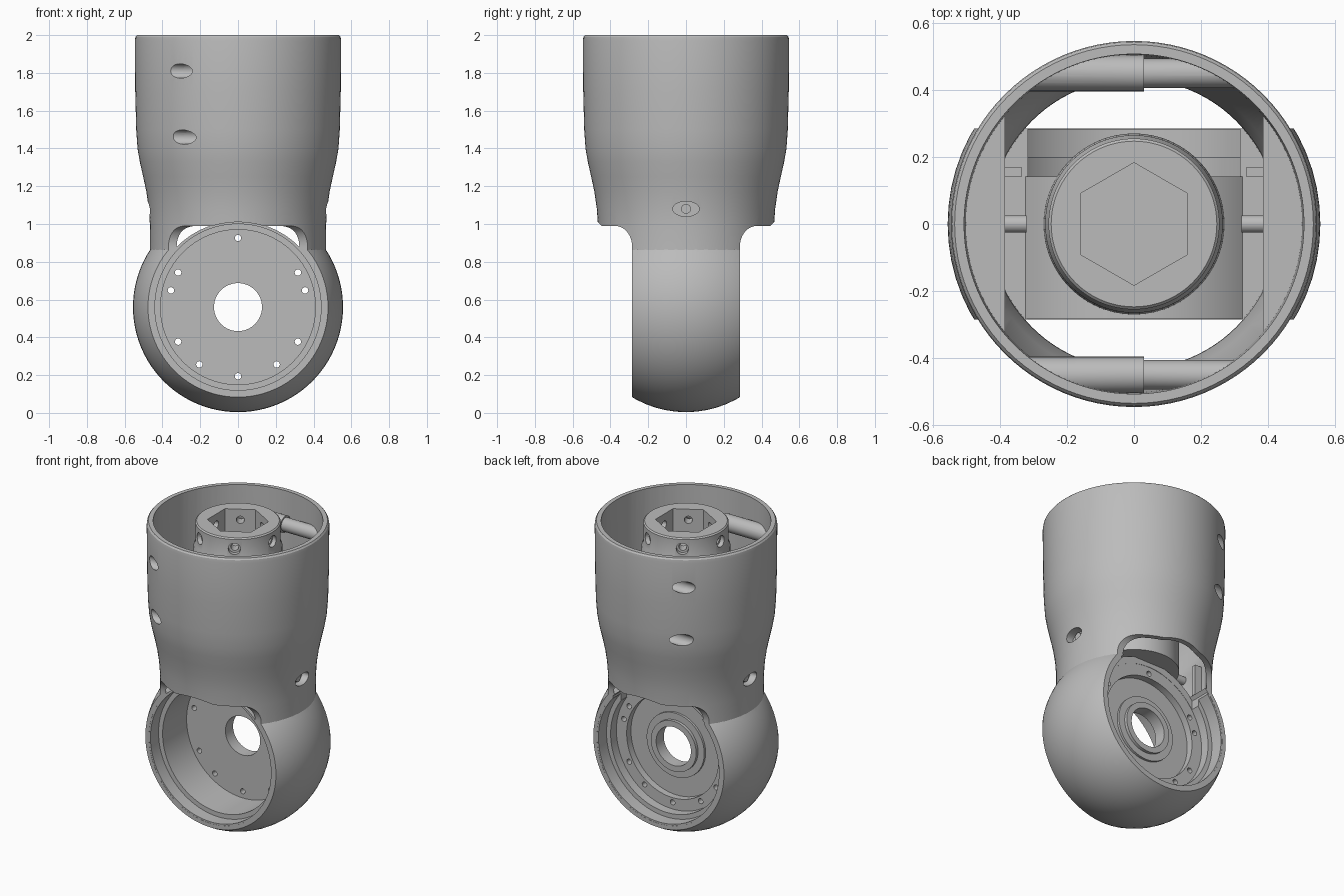
import bpy, bmesh, math
from mathutils import Matrix

if "Cube" in bpy.data.objects:
    bpy.data.objects.remove(bpy.data.objects["Cube"])

GREY = (0.5, 0.5, 0.5, 1)
metal = bpy.data.materials.new("plain grey")
metal.use_nodes = True
metal.diffuse_color = GREY
metal.node_tree.nodes["Principled BSDF"].inputs["Base Color"].default_value = GREY

JOINT_Z = 0.56
TO_X = Matrix.Rotation(math.pi / 2, 4, "Y")
TO_Y = Matrix.Translation((0, 0, JOINT_Z)) @ Matrix.Rotation(-math.pi / 2, 4, "X")


def finish(bm, name, matrix=Matrix()):
    bmesh.ops.remove_doubles(bm, verts=bm.verts, dist=1e-5)
    bmesh.ops.transform(bm, matrix=matrix, verts=bm.verts)
    bmesh.ops.recalc_face_normals(bm, faces=bm.faces)
    mesh = bpy.data.meshes.new(name)
    bm.to_mesh(mesh)
    bm.free()
    mesh.materials.append(metal)
    obj = bpy.data.objects.new(name, mesh)
    bpy.context.collection.objects.link(obj)
    return obj


def lathe(name, profile, matrix=Matrix(), sides=96):
    """Revolve a closed (radius, height) profile about its height axis."""
    bm = bmesh.new()
    rings = []
    for i in range(sides):
        a = math.tau * i / sides
        rings.append([bm.verts.new((r * math.cos(a), r * math.sin(a), h)) for r, h in profile])
    n = len(profile)
    for i in range(sides):
        a, b = rings[i], rings[(i + 1) % sides]
        for j in range(n):
            k = (j + 1) % n
            quad = [a[j], a[k], b[k], b[j]]
            if profile[j][0] == 0:
                quad.remove(b[j])
            if profile[k][0] == 0:
                quad.remove(b[k])
            if len(quad) > 2:
                bm.faces.new(quad)
    return finish(bm, name, matrix)


def rod(name, radius, low, high, matrix=Matrix(), sides=32):
    return lathe(name, [(0, low), (radius, low), (radius, high), (0, high)], matrix, sides)


def box(name, low, high):
    bm = bmesh.new()
    bmesh.ops.create_cube(bm, size=1)
    for v in bm.verts:
        v.co = [l if c < 0 else h for c, l, h in zip(v.co, low, high)]
    return finish(bm, name)


def combine(target, other, mode="DIFFERENCE", keep=False):
    mod = target.modifiers.new("combine", "BOOLEAN")
    mod.operation, mod.solver, mod.object = mode, "EXACT", other
    bpy.context.view_layer.objects.active = target
    bpy.ops.object.modifier_apply(modifier=mod.name)
    if not keep:
        bpy.data.objects.remove(other)


# Outer shell: turned sleeve merged with the ball end
outline = [(0.535, 2.0), (0.543, 1.99), (0.546, 1.97), (0.544, 1.7), (0.539, 1.5), (0.532, 1.4),
           (0.52, 1.33), (0.502, 1.25), (0.485, 1.17), (0.472, 1.08), (0.466, 0.99), (0.465, 0.8)]
sleeve = [(0, 2.0)] + outline + [(0, 0.8)]
shell = lathe("outer_shell", sleeve)
arc = [math.pi * i / 32 - math.pi / 2 for i in range(33)]
ball = lathe("ball", [(0 if i in (0, 32) else 0.556 * math.cos(a), 0.556 * math.sin(a))
                      for i, a in enumerate(arc)], TO_Y)
combine(shell, ball, "UNION")

# Flat cheeks on the ball, with a rounded step under the sleeve
for s in (-1, 1):
    profile = [(0.285, -0.1)]
    for i in range(9):
        a = math.pi - math.pi / 2 * i / 8
        profile.append((0.375 + 0.09 * math.cos(a), 0.88 + 0.11 * math.sin(a)))
    profile += [(1, 0.99), (1, -0.1)]
    bm = bmesh.new()
    face = bm.faces.new([bm.verts.new((-1, s * y, z)) for y, z in profile])
    ext = bmesh.ops.extrude_face_region(bm, geom=[face])["geom"]
    bmesh.ops.translate(bm, vec=(2, 0, 0), verts=[v for v in ext if isinstance(v, bmesh.types.BMVert)])
    combine(shell, finish(bm, "cheek_cutter"))

# Hollow sleeve: round above, flat-sided well below, bored joint
combine(shell, lathe("upper_cavity", [(0, 1.4), (0.502, 1.4), (0.508, 2.1), (0, 2.1)]))
well = lathe("well", [(0, 0.88), (0.432, 0.88), (0.434, 1.1), (0.46, 1.22), (0.502, 1.38),
                      (0.502, 1.45), (0, 1.45)])
combine(well, box("well_limit", (-0.385, -1, 0.5), (0.385, 1, 2)), "INTERSECT")
combine(shell, well)
combine(shell, rod("joint_bore", 0.45, -0.6, 0.6, TO_Y, 96))

# Screw bosses that clamp the two sleeve halves
limit = lathe("boss_limit", [(r - 0.012 if r else 0, z) for r, z in sleeve])
bosses = []
for y in (-0.45, 0.45):
    for z in (1.81, 1.46):
        place = Matrix.Translation((0, y, z)) @ TO_X
        for name, r, a, b in (("wide_boss", 0.054, -0.4, 0.03), ("narrow_boss", 0.044, 0.03, 0.4)):
            boss = rod(name, r, a, b, place)
            combine(boss, limit, "INTERSECT", keep=True)
            bosses.append(boss)
            if a < 0:
                combine(boss, rod("drill", 0.038, -1, -0.15, place))
        combine(shell, rod("drill", 0.038, -1, -0.15, place))
bpy.data.objects.remove(limit)

# Oval screw pockets on both sides of the neck
screws = []
for s in (-1, 1):
    place = Matrix.Translation((s * 0.47, 0, 1.08)) @ TO_X
    combine(shell, rod("pocket", 0.04, -0.05, 0.2, place @ Matrix.Diagonal((1, 1.75, s, 1))))
    screws.append(rod("side_screw", 0.026, -0.06, 0.06,
                      Matrix.Translation((s * 0.38, 0, 1.08)) @ TO_X))

# Joint housing: stepped bore, web plate and raised hub, all turned about y
housing = lathe("joint_housing", [
    (0.455, -0.284), (0.44, -0.284), (0.44, -0.2), (0.41, -0.2), (0.41, 0.05), (0.127, 0.05),
    (0.127, 0.13), (0.165, 0.13), (0.165, 0.11), (0.21, 0.11), (0.21, 0.095), (0.335, 0.095),
    (0.335, 0.14), (0.41, 0.14), (0.41, 0.2), (0.44, 0.2), (0.44, 0.284), (0.455, 0.284)], TO_Y)
combine(housing, box("rear_opening", (-0.335, 0.142, 0.8), (0.335, 0.4, 1.2)))
for deg in (90, 30, 14, -30, -56, -90, -124, -150, 166, 150):
    a = math.radians(deg)
    place = Matrix.Translation((0.366 * math.cos(a), 0, 0.366 * math.sin(a))) @ TO_Y
    combine(housing, rod("bolt_hole", 0.017, -0.1, 0.25, place, 16))

# Straight guide rails beside the rear opening
rails = [box("guide_rail", (min(s * 0.335, s * 0.4), 0.14, 0.85),
             (max(s * 0.335, s * 0.4), 0.17, 1.1)) for s in (-1, 1)]

# Output post with hex socket and radial screw holes
post = lathe("output_collar", [
    (0, 1.0), (0.27, 1.0), (0.265, 1.84), (0.255, 1.86), (0.255, 1.992), (0.247, 2.0), (0, 2.0)])
hexagon = rod("hex_socket", 0.183, 1.85, 2.1, Matrix.Rotation(math.pi / 6, 4, "Z"), 6)
combine(post, hexagon)
for i in range(6):
    turn = Matrix.Rotation(i * math.pi / 3, 4, "Z") @ Matrix.Translation((0, 0, 1.93)) @ TO_X
    combine(post, lathe("radial_hole", [(0, 0.1), (0.024, 0.1), (0.024, 0.225), (0.037, 0.226),
                                        (0.037, 0.3), (0, 0.3)], turn, 24))

# Smooth curved surfaces while keeping machined edges crisp
bpy.ops.object.select_all(action="DESELECT")
for obj in [shell, housing, post] + bosses + screws + rails:
    obj.select_set(True)
bpy.context.view_layer.objects.active = shell
bpy.ops.object.shade_smooth_by_angle(angle=math.radians(30))
